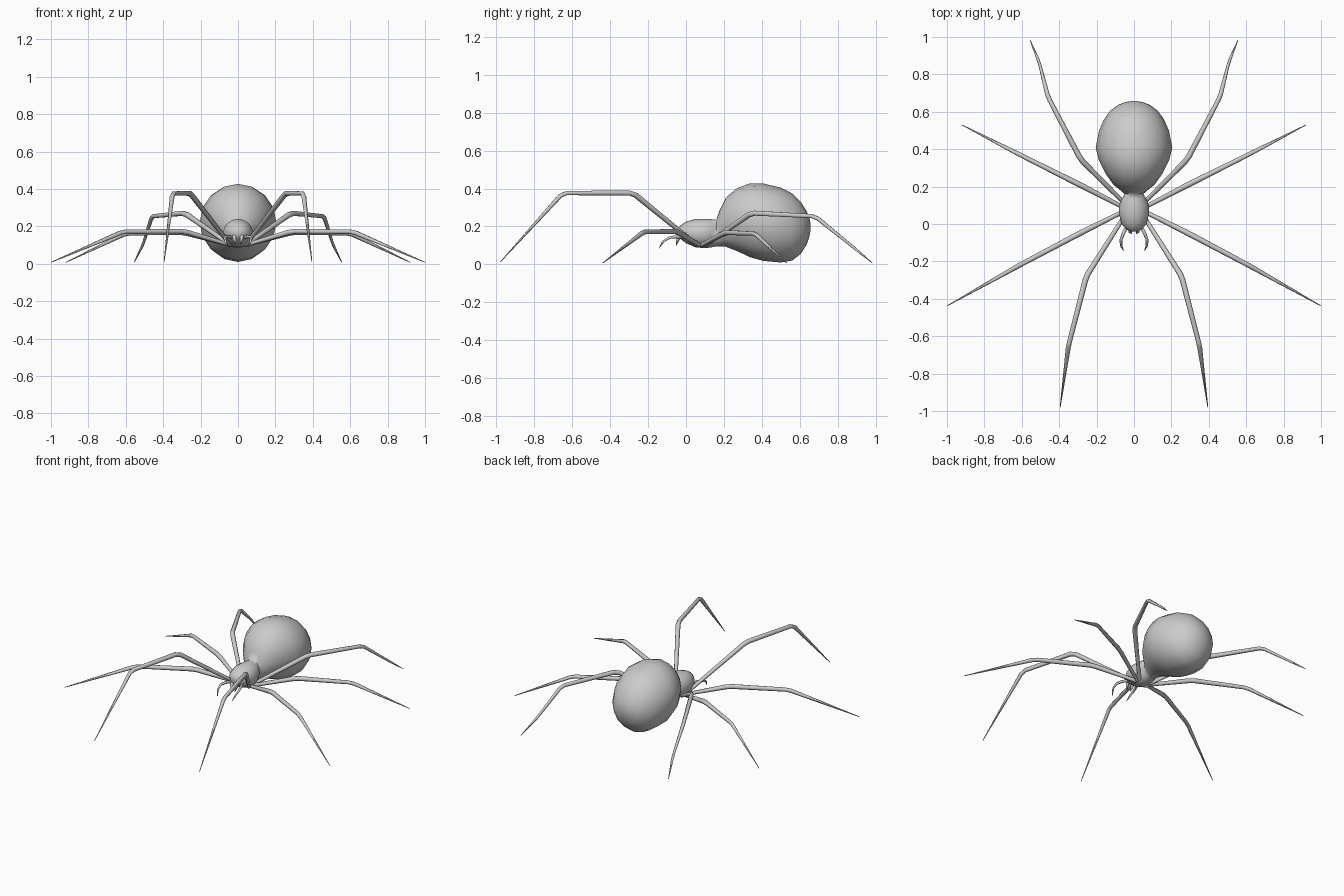
import bpy, bmesh, math
from mathutils import Vector

if "Cube" in bpy.data.objects:
    bpy.data.objects.remove(bpy.data.objects["Cube"])

grey = bpy.data.materials.new("light grey")
grey.diffuse_color = (0.6, 0.6, 0.6, 1)
grey.use_nodes = True
grey.node_tree.nodes["Principled BSDF"].inputs["Base Color"].default_value = grey.diffuse_color


def skin(name, rings):
    """Bridge a list of vertex rings into one closed smooth mesh."""
    bm = bmesh.new()
    loops = [[bm.verts.new(p) for p in ring] for ring in rings]
    n = len(loops[0])
    for a, b in zip(loops, loops[1:]):
        for i in range(n):
            j = (i + 1) % n
            bm.faces.new((a[i], a[j], b[j], b[i]))
    bm.faces.new(loops[0][::-1])
    bm.faces.new(loops[-1])
    bmesh.ops.recalc_face_normals(bm, faces=bm.faces)
    me = bpy.data.meshes.new(name)
    bm.to_mesh(me)
    bm.free()
    me.materials.append(grey)
    ob = bpy.data.objects.new(name, me)
    bpy.context.collection.objects.link(ob)
    bpy.ops.object.select_all(action='DESELECT')
    ob.select_set(True)
    bpy.context.view_layer.objects.active = ob
    bpy.ops.object.shade_smooth_by_angle(angle=math.radians(80))
    return ob


def limb(name, pts, radii, joint=0.02, sides=6):
    """Tapered tube with a short bevel at each joint, mirrored left and right."""
    pts = [Vector(p) for p in pts]
    path = [(pts[0], radii[0])]
    for k in range(1, len(pts) - 1):
        for q in (pts[k - 1], pts[k + 1]):
            path.append((pts[k] + (q - pts[k]).normalized() * joint, radii[k]))
    path.append((pts[-1], radii[-1]))
    for side, s in (("right", 1), ("left", -1)):
        rings = []
        for k, (p, r) in enumerate(path):
            d = path[min(k + 1, len(path) - 1)][0] - path[max(k - 1, 0)][0]
            u = d.cross(Vector((0, 0, 1))).normalized()
            v = u.cross(d).normalized()
            ring = []
            for i in range(sides):
                t = math.tau * i / sides
                c = p + (u * math.cos(t) + v * math.sin(t)) * r
                ring.append((c.x * s, c.y, c.z))
            rings.append(ring)
        skin(f"{side}_{name}", rings)


# Body: head, waist and abdomen as (y, bottom z, top z, half width)
profile = [
    (-0.04, .155, .185, .015), (-0.03, .135, .205, .04), (0, .112, .225, .066),
    (.05, .09, .24, .08), (.10, .085, .24, .08), (.135, .09, .238, .066),
    (.16, .095, .235, .05), (.175, .095, .28, .066), (.21, .093, .352, .11),
    (.27, .07, .403, .153), (.34, .037, .428, .188), (.41, .018, .426, .205),
    (.50, .01, .405, .187), (.56, .02, .374, .16), (.605, .055, .33, .128),
    (.637, .105, .28, .085), (.652, .15, .24, .045), (.657, .18, .21, .015)]
SIDES = 16
skin("body", [[(w * math.cos(math.tau * i / SIDES), y,
                (lo + hi) / 2 + (hi - lo) / 2 * math.sin(math.tau * i / SIDES))
               for i in range(SIDES)] for y, lo, hi, w in profile])

# Four pairs of legs
limb("front_leg", [(.04, .06, .10), (.255, -.28, .377), (.35, -.65, .376),
                   (.395, -.98, .012)], (.011, .015, .013, .002))
limb("second_leg", [(.04, .075, .10), (.29, -.05, .174), (.615, -.222, .172),
                    (1.0, -.438, .008)], (.011, .015, .013, .002))
limb("third_leg", [(.04, .08, .10), (.29, .21, .168), (.60, .365, .162),
                   (.92, .53, .008)], (.011, .015, .012, .002))
limb("back_leg", [(.04, .10, .10), (.285, .345, .271), (.46, .68, .254),
                  (.507, .865, .105), (.555, .982, .008)],
     (.011, .015, .012, .008, .002))

# Curved feelers and small fangs at the mouth
limb("feeler", [(.03, .0, .14), (.055, -.045, .146), (.07, -.085, .142),
                (.068, -.12, .122), (.055, -.142, .085)],
     (.009, .009, .008, .006, .001), joint=.006)
limb("fang", [(.02, -.015, .155), (.02, -.04, .14), (.012, -.052, .10)],
     (.012, .010, .001), joint=.006)
